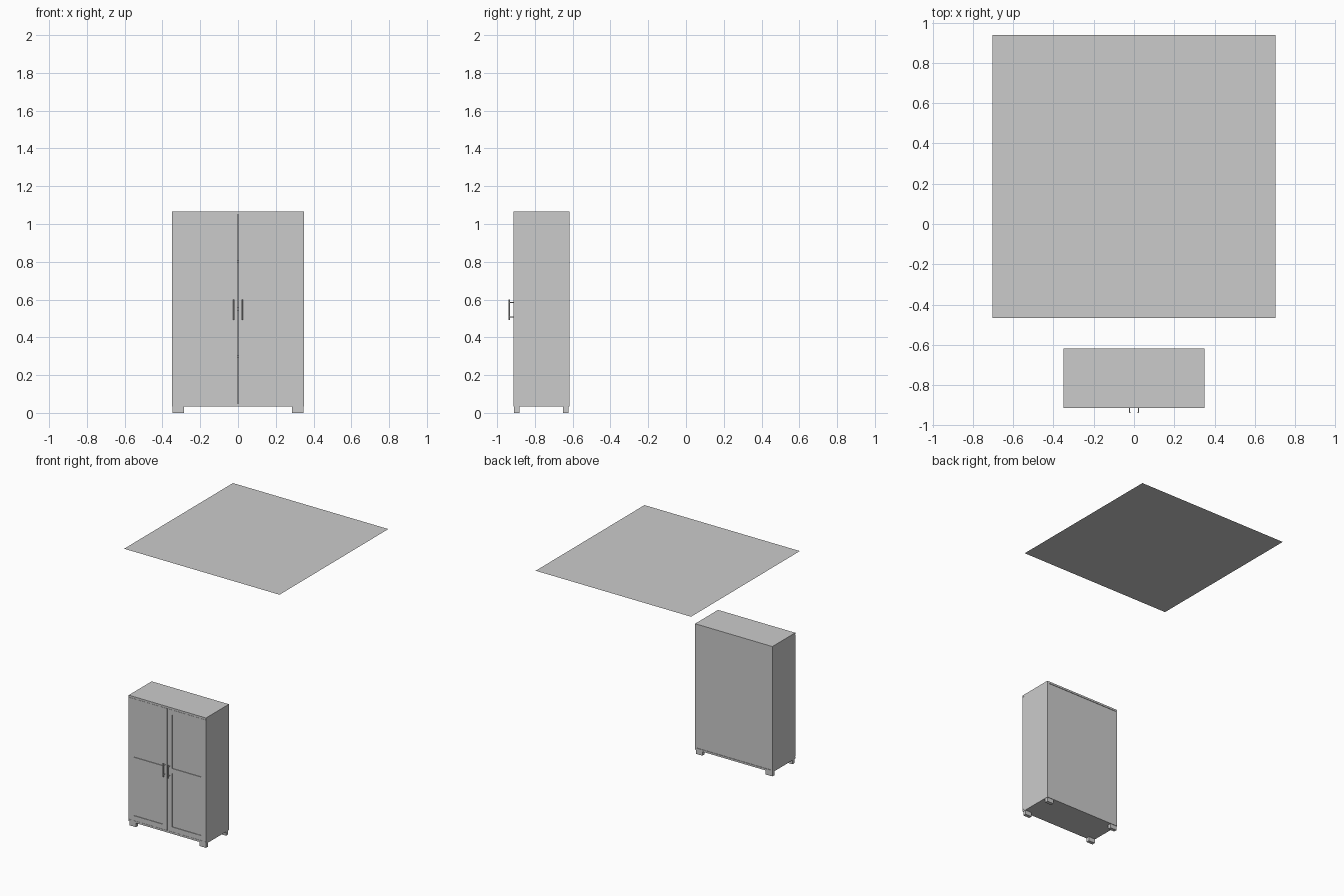
import bpy, bmesh
from mathutils import Vector, Matrix

if "Cube" in bpy.data.objects:
    bpy.data.objects.remove(bpy.data.objects["Cube"])


def mesh_object(name, bm):
    mesh = bpy.data.meshes.new(name)
    bm.to_mesh(mesh)
    bm.free()
    obj = bpy.data.objects.new(name, mesh)
    bpy.context.collection.objects.link(obj)
    return obj


def boxes(name, *spans):
    """One object from boxes given as (x0, x1, y0, y1, z0, z1)."""
    bm = bmesh.new()
    for x0, x1, y0, y1, z0, z1 in spans:
        mat = Matrix.Translation(((x0 + x1) / 2, (y0 + y1) / 2, (z0 + z1) / 2))
        mat = mat @ Matrix.Diagonal((x1 - x0, y1 - y0, z1 - z0, 1))
        bmesh.ops.create_cube(bm, size=1, matrix=mat)
    return mesh_object(name, bm)


def rod(bm, a, b, r):
    a, b = Vector(a), Vector(b)
    d = b - a
    mat = Matrix.Translation((a + b) / 2) @ d.to_track_quat('Z', 'Y').to_matrix().to_4x4()
    bmesh.ops.create_cone(bm, cap_ends=True, segments=16, radius1=r, radius2=r,
                          depth=d.length, matrix=mat)


W = 0.35                    # half width
F, B = -0.914, -0.618       # front and back
Z0, Z1, Z2, Z3 = 0.035, 0.05, 1.05, 1.066
T = 0.015                   # board thickness
D = F + T                   # back of the doors

# Carcass
boxes("top_board", (-W, W, F, B, Z2, Z3))
boxes("bottom_board", (-W, W, F, B, Z0, Z1))
boxes("back_panel", (-W + T, W - T, B - 0.012, B - 0.004, Z1, Z2))
for i, z in enumerate((0.30, 0.55, 0.80)):
    boxes(f"shelf_{i + 1}", (-W + T, W - T, D + 0.002, B - 0.012, z - T / 2, z + T / 2))

for side, s in (("left", -1), ("right", 1)):
    def mx(a, b):
        return (a, b) if s > 0 else (-b, -a)

    boxes(f"{side}_side", (*mx(W - T, W), D, B, Z1, Z2))

    # Framed door with two recessed panels
    inner, st = 0.0015, 0.041
    low, high = Z1 + 0.001, Z2 - 0.001
    rails = [(*mx(inner + st, W - st), F, D, z, z + 0.04)
             for z in (low, 0.53, high - 0.04)]
    boxes(f"{side}_door_frame",
          (*mx(inner, inner + st), F, D, low, high),
          (*mx(W - st, W), F, D, low, high), *rails)
    boxes(f"{side}_door_panels",
          *[(*mx(inner + st, W - st), F + 0.005, D - 0.002, a, b)
            for a, b in ((low + 0.04, 0.53), (0.57, high - 0.04))])

    # Bar handle on two posts
    bm = bmesh.new()
    hx, hy = s * 0.022, -0.936
    rod(bm, (hx, hy, 0.493), (hx, hy, 0.60), 0.004)
    for z in (0.508, 0.585):
        rod(bm, (hx, hy, z), (hx, F, z), 0.003)
    handle = mesh_object(f"{side}_handle", bm)
    for p in handle.data.polygons:
        p.use_smooth = len(p.vertices) == 4

    # Feet
    for end, y in (("front", F + 0.004), ("back", B - 0.032)):
        boxes(f"{end}_{side}_foot", (*mx(0.287, 0.347), y, y + 0.028, 0, Z0))

# Flat sheet floating overhead
bm = bmesh.new()
bmesh.ops.create_grid(bm, x_segments=1, y_segments=1, size=0.704,
                      matrix=Matrix.Translation((0, 0.236, 2.0)))
mesh_object("overhead_panel", bm)
